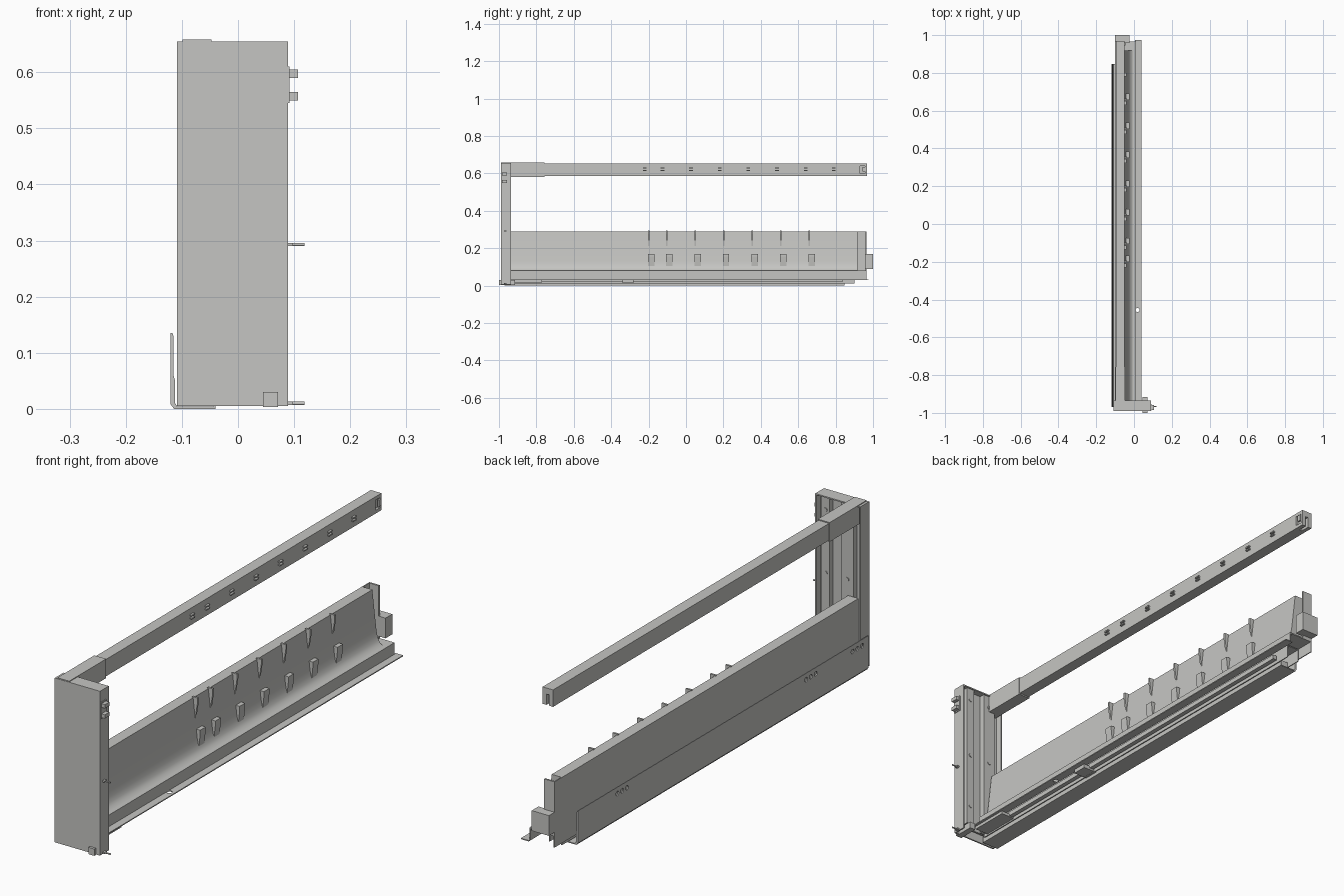
import bpy
import bmesh
from math import pi
from mathutils import Matrix, Vector

if "Cube" in bpy.data.objects:
    bpy.data.objects.remove(bpy.data.objects["Cube"], do_unlink=True)

grey = bpy.data.materials.new("light grey metal")
grey.use_nodes = True
colour = (0.56, 0.56, 0.54, 1)
grey.diffuse_color = colour
grey.node_tree.nodes["Principled BSDF"].inputs["Base Color"].default_value = colour


def finish(name, bm):
    bmesh.ops.recalc_face_normals(bm, faces=bm.faces)
    mesh = bpy.data.meshes.new(name)
    bm.to_mesh(mesh)
    bm.free()
    mesh.materials.append(grey)
    obj = bpy.data.objects.new(name, mesh)
    bpy.context.collection.objects.link(obj)
    return obj


def box(name, x, y, z):
    bm = bmesh.new()
    bmesh.ops.create_cube(bm, size=1)
    for v in bm.verts:
        v.co = [(a + b) / 2 + c * (b - a) for (a, b), c in zip((x, y, z), v.co)]
    return finish(name, bm)


def prism(name, profile, y):
    """Extrude an x-z outline along y."""
    bm = bmesh.new()
    face = bm.faces.new([bm.verts.new((px, y[0], pz)) for px, pz in profile])
    out = bmesh.ops.extrude_face_region(bm, geom=[face])
    moved = [g for g in out["geom"] if isinstance(g, bmesh.types.BMVert)]
    bmesh.ops.translate(bm, verts=moved, vec=(0, y[1] - y[0], 0))
    return finish(name, bm)


def rod(name, centre, radius, depth, axis):
    turn = Vector((0, 0, 1)).rotation_difference(Vector(axis)).to_matrix().to_4x4()
    bm = bmesh.new()
    bmesh.ops.create_cone(bm, cap_ends=True, segments=16, radius1=radius,
                          radius2=radius, depth=depth,
                          matrix=Matrix.Translation(centre) @ turn)
    return finish(name, bm)


def cut(target, cutters):
    bpy.context.view_layer.objects.active = target
    for cutter in cutters:
        cutter.hide_render = True
        mod = target.modifiers.new("cut", "BOOLEAN")
        mod.operation = "DIFFERENCE"
        mod.solver = "EXACT"
        mod.object = cutter
        bpy.ops.object.modifier_apply(modifier=mod.name)
        bpy.data.objects.remove(cutter, do_unlink=True)


def smooth(obj):
    bpy.ops.object.select_all(action="DESELECT")
    obj.select_set(True)
    bpy.context.view_layer.objects.active = obj
    bpy.ops.object.shade_smooth_by_angle(angle=pi / 6)


# Sloped drawer side with an open channel below
wall = prism("drawer_side", [
    (-.10, .03), (-.10, .29), (-.055, .29), (-.037, .135), (-.033, .115),
    (-.027, .098), (-.018, .086), (-.008, .08), (.01, .08), (.01, .03),
    (.006, .03), (.006, .075), (-.096, .075), (-.096, .03)], (-.935, .918))
smooth(wall)
flange = box("floor_flange", (.006, .04), (-.935, .975), (.03, .034))
cut(flange, [rod("hole", (.018, -.455, .03), .011, .05, (0, 0, 1))])

# Back end of the side: outer sheet, ledge and bracket
box("outer_sheet_end", (-.10, -.096), (.91, .965), (.03, .29))
box("ledge_end", (-.096, .01), (.915, .965), (.075, .08))
box("ledge_drop_end", (.006, .01), (.915, .965), (.03, .08))
box("back_plate", (-.10, -.055), (.958, .965), (.08, .29))
box("back_tab", (-.10, -.025), (.958, 1.0), (.09, .17))

# Hooks and tapered fins on the inner face
for i, y in enumerate((-.185, -.09, .062, .214, .367, .52, .673)):
    hook = prism(f"wall_hook_{i}", [
        (-.05, .17), (-.024, .17), (-.024, .155), (-.03, .10), (-.045, .10)],
        (y - .017, y + .017))
    fin_y = y - .013
    prism(f"wall_fin_{i}", [(-.06, .294), (-.036, .294), (-.036, .275), (-.047, .205)],
          (fin_y - .004, fin_y + .004))

# Upper side rail, with a slotted end, and the sleeve on its front end
rail = box("top_rail", (-.096, -.05), (-.96, .968), (.587, .654))
cut(rail, [box("slot", (-.079, -.067), (.93, 1.0), (.56, .63)),
           box("window", (-.06, -.03), (.93, .958), (.6, .64))])
box("rail_sleeve", (-.099, -.047), (-.988, -.757), (.582, .658))
for i, y in enumerate((-.22, -.125, .027, .18, .333, .487, .64, .79)):
    for z in (.614, .626):
        box(f"rail_lip_{i}", (-.052, -.041), (y - .01, y + .01), (z, z + .005))
box("rail_end_stop", (-.052, -.045), (.945, .96), (.61, .635))

# Hollow front panel
front, back = -.99, -.935
box("front_plate", (-.109, .089), (front, front + .006), (.005, .655))
box("panel_cap", (-.109, .089), (front, back), (.65, .655))
for name, x in (("outer", -.109), ("inner", .084)):
    box(f"panel_{name}_edge", (x, x + .005), (front, back), (.005, .655))
box("panel_back_web", (-.104, .084), (-.97, -.962), (.03, .65))
for name, x in (("outer", (-.075, -.02)), ("inner", (.03, .065))):
    box(f"panel_{name}_column", x, (-.97, -.94), (.04, .65))
    for z in (.12, .35, .6):
        rod(f"{name}_column_screw", (sum(x) / 2, -.94, z), .008, .006, (0, 1, 0))

# Clips, pins and foot on the panel
for z in (.55, .59):
    box("panel_clip", (.085, .107), (-.985, -.957), (z, z + .015))
box("clip_base", (.085, .092), (-.988, -.954), (.545, .61))
for z in (.01, .293):
    rod("panel_pin", (.1, -.967, z), .003, .037, (1, 0, 0))
    box("pin_collar", (.085, .098), (-.974, -.96), (z - .003, z + .003))
box("panel_foot", (.045, .071), (-1.0, -.915), (.003, .03))

# Outer cabinet runner with screw holes
runner = prism("cabinet_runner", [
    (-.12, .135), (-.12, .008), (-.114, .0), (-.04, .0), (-.04, .004),
    (-.108, .004), (-.112, .01), (-.112, .05), (-.115, .06), (-.115, .13),
    (-.117, .135)], (-.97, .848))
cut(runner, [rod("hole", (-.117, y + step, .11), .009, .03, (1, 0, 0))
             for y in (-.9, -.61, .57) for step in (-.03, 0, .03)])

# Sliding members beneath the side
box("runner_lip", (-.044, -.04), (-.97, .848), (.002, .024))
slide = prism("sliding_member", [
    (-.088, .012), (-.088, .066), (-.03, .066), (-.03, .012), (-.034, .012),
    (-.034, .062), (-.084, .062), (-.084, .012)], (-.95, .9))
box("slide_bar", (-.026, -.008), (-.95, .84), (.022, .04))
for y in ((-.4, -.22), (-.06, .39), (.6, .84)):
    box("slide_guide", (-.08, -.05), y, (.006, .03))
box("release_catch", (-.04, .02), (-.34, -.28), (.014, .03))
box("front_catch", (-.04, .03), (-.93, -.77), (.018, .03))
